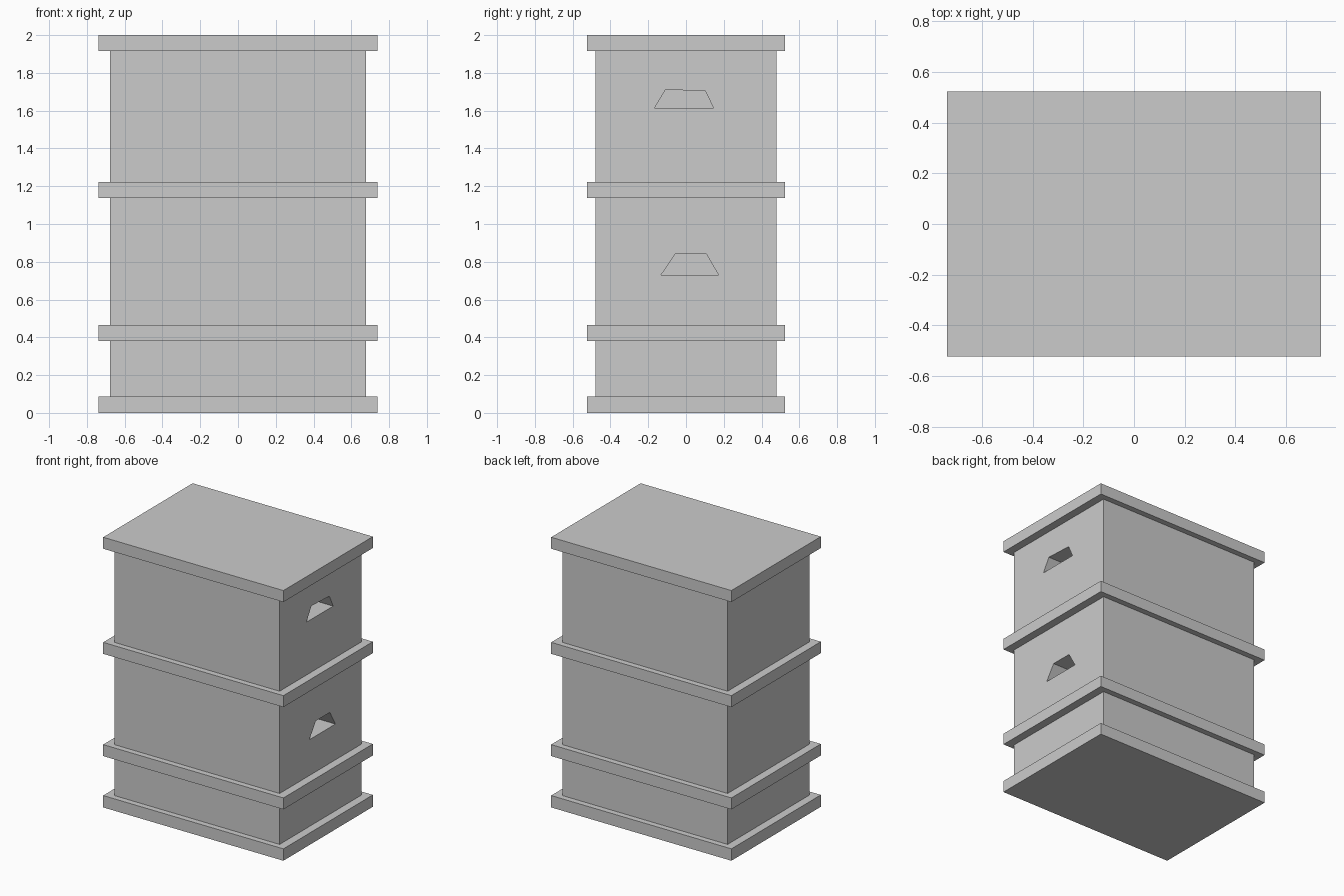
import bpy

if "Cube" in bpy.data.objects:
    bpy.data.objects.remove(bpy.data.objects["Cube"])

X, Y = 0.677, 0.48          # half size of the box bodies
RIM_X, RIM_Y = 0.738, 0.523  # half size of the protruding slabs
DEPTH = 0.2                  # depth of the hand holds


def add_mesh(name, verts, faces):
    mesh = bpy.data.meshes.new(name)
    mesh.from_pydata(verts, [], faces)
    obj = bpy.data.objects.new(name, mesh)
    bpy.context.collection.objects.link(obj)
    return obj


def prism(name, outline, x0, x1):
    """Extrude a counter-clockwise (y, z) outline along x."""
    n = len(outline)
    verts = [(x, y, z) for x in (x0, x1) for y, z in outline]
    faces = [tuple(reversed(range(n))), tuple(range(n, 2 * n))]
    faces += [(i, (i + 1) % n, n + (i + 1) % n, n + i) for i in range(n)]
    return add_mesh(name, verts, faces)


def box(name, hx, hy, z0, z1):
    return prism(name, [(-hy, z0), (hy, z0), (hy, z1), (-hy, z1)], -hx, hx)


# Protruding slabs: floor, two joints and the lid
for name, z0, z1 in [("floor_board", 0.0, 0.088), ("lower_rim", 0.38, 0.465),
                     ("upper_rim", 1.137, 1.222), ("lid", 1.915, 2.0)]:
    box(name, RIM_X, RIM_Y, z0, z1)

# Stacked box bodies
box("base_box", X, Y, 0.088, 0.38)
lower = box("lower_box", X, Y, 0.465, 1.137)
upper = box("upper_box", X, Y, 1.222, 1.915)

# Trapezoid hand holds cut into the right side
holds = [
    (lower, [(-0.132, 0.73), (0.172, 0.73), (0.108, 0.841), (-0.057, 0.841)]),
    (upper, [(-0.167, 1.613), (0.146, 1.613), (0.103, 1.703), (-0.108, 1.712)]),
]
for body, outline in holds:
    cutter = prism(body.name + "_hold_cutter", outline, X - DEPTH, X + 0.1)
    cutter.hide_render = True
    cutter.display_type = 'WIRE'
    mod = body.modifiers.new("hand_hold", 'BOOLEAN')
    mod.operation = 'DIFFERENCE'
    mod.solver = 'EXACT'
    mod.object = cutter
